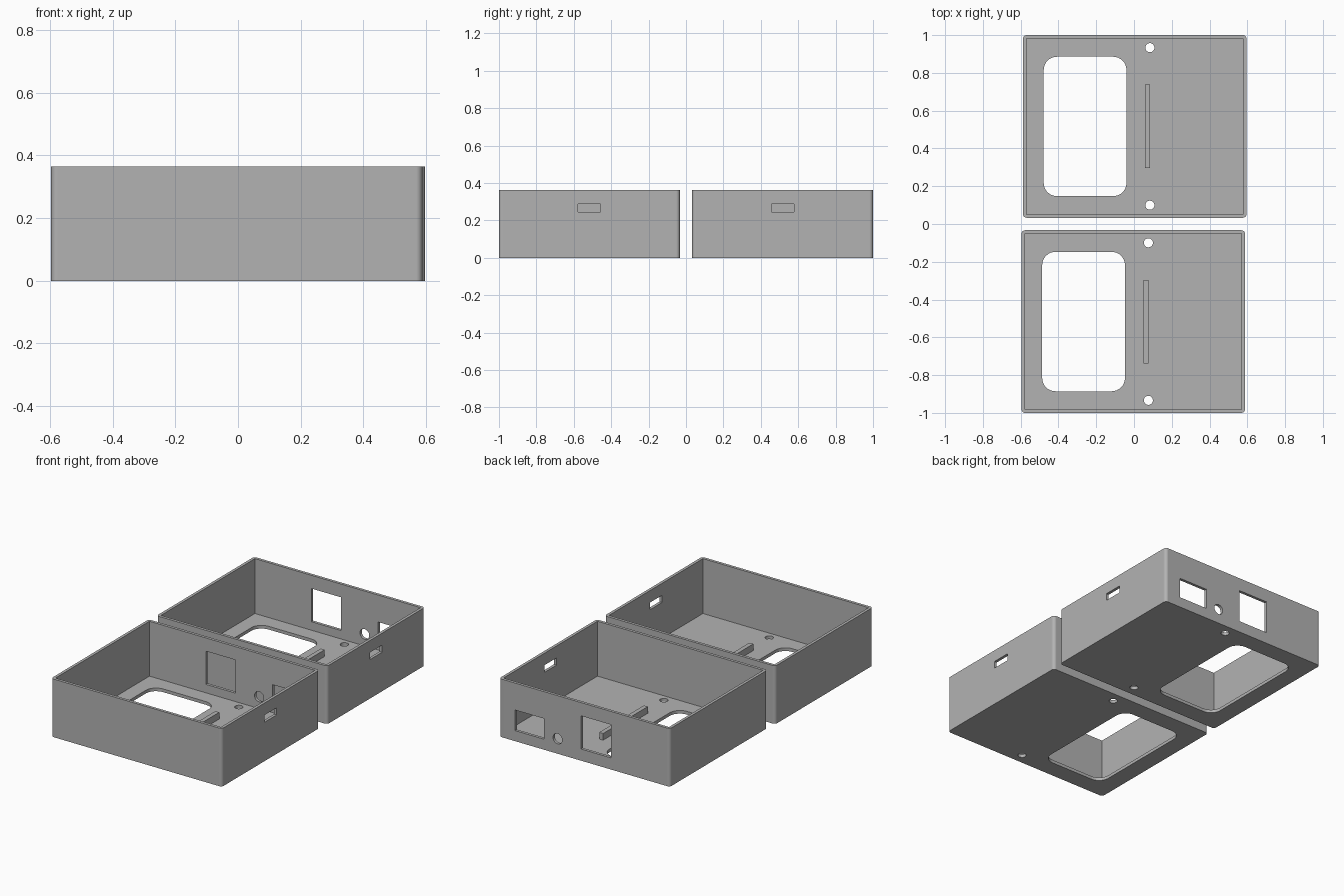
import bpy, bmesh, math
from mathutils import Matrix, Vector

if "Cube" in bpy.data.objects:
    bpy.data.objects.remove(bpy.data.objects["Cube"])

W, D, H = 1.184, 0.967, 0.364      # tray outside size
WALL, FLOOR = 0.018, 0.02

grey = bpy.data.materials.new("grey plastic")
grey.diffuse_color = (0.45, 0.45, 0.45, 1)
grey.use_nodes = True
grey.node_tree.nodes["Principled BSDF"].inputs["Base Color"].default_value = grey.diffuse_color


def rounded_rect(x0, x1, y0, y1, r=0.0, seg=8):
    """Outline of a rectangle, with rounded corners when r > 0."""
    if r == 0:
        return [(x0, y0), (x1, y0), (x1, y1), (x0, y1)]
    pts = []
    corners = [(x1 - r, y1 - r), (x0 + r, y1 - r), (x0 + r, y0 + r), (x1 - r, y0 + r)]
    for q, (cx, cy) in enumerate(corners):
        for i in range(seg + 1):
            a = math.pi / 2 * (q + i / seg)
            pts.append((cx + r * math.cos(a), cy + r * math.sin(a)))
    return pts


def circle(cx, cy, r, n=32):
    return [(cx + r * math.cos(2 * math.pi * i / n),
             cy + r * math.sin(2 * math.pi * i / n)) for i in range(n)]


def prism(name, outline, z0, z1, turn=None):
    """Extrude an outline from z0 to z1, optionally rotated afterwards."""
    bm = bmesh.new()
    face = bm.faces.new([bm.verts.new((x, y, z0)) for x, y in outline])
    new = bmesh.ops.extrude_face_region(bm, geom=[face])["geom"]
    bmesh.ops.translate(bm, vec=Vector((0, 0, z1 - z0)),
                        verts=[g for g in new if isinstance(g, bmesh.types.BMVert)])
    if turn:
        bm.transform(turn)
    bmesh.ops.recalc_face_normals(bm, faces=bm.faces)
    mesh = bpy.data.meshes.new(name)
    bm.to_mesh(mesh)
    bm.free()
    mesh.materials.append(grey)
    ob = bpy.data.objects.new(name, mesh)
    bpy.context.collection.objects.link(ob)
    return ob


def activate(ob):
    bpy.ops.object.select_all(action='DESELECT')
    ob.select_set(True)
    bpy.context.view_layer.objects.active = ob


def cut(ob, cutter):
    cutter.hide_render = True
    mod = ob.modifiers.new("cut", 'BOOLEAN')
    mod.operation, mod.solver, mod.object = 'DIFFERENCE', 'EXACT', cutter
    activate(ob)
    bpy.ops.object.modifier_apply(modifier=mod.name)
    bpy.data.objects.remove(cutter)


# Axis swaps: (a, b, c) -> (a, c, b) for the back wall, (c, a, b) for the right wall
TO_BACK = Matrix(((1, 0, 0, 0), (0, 0, 1, 0), (0, 1, 0, 0), (0, 0, 0, 1)))
TO_RIGHT = Matrix(((0, 0, 1, 0), (1, 0, 0, 0), (0, 1, 0, 0), (0, 0, 0, 1)))

# Tray shell with rounded outer corners and a square inside
tray = prism("back_tray", rounded_rect(-W/2, W/2, -D/2, D/2, 0.02), 0, H)
cut(tray, prism("cavity", rounded_rect(-W/2 + WALL, W/2 - WALL,
                                       -D/2 + WALL, D/2 - WALL), FLOOR, H + 0.1))

# Floor: display opening and two screw holes
cut(tray, prism("opening", rounded_rect(-0.482, -0.044, -0.369, 0.369, 0.07), -0.1, 0.1))
for y in (-0.417, 0.417):
    cut(tray, prism("screw_hole", circle(0.08, y, 0.024), -0.1, 0.1))

# Back wall: low window, cable hole and square window
back_outlines = [rounded_rect(0.28, 0.481, 0.066, 0.195),
                 circle(0.186, 0.094, 0.032),
                 rounded_rect(-0.183, 0.024, 0.073, 0.281)]
for outline in back_outlines:
    cut(tray, prism("back_cut", outline, D/2 - 0.1, D/2 + 0.1, TO_BACK))

# Right wall: narrow slot
cut(tray, prism("slot", rounded_rect(-0.06, 0.06, 0.244, 0.289),
                W/2 - 0.1, W/2 + 0.1, TO_RIGHT))

# Smooth round corners and holes, keeping the walls flat
activate(tray)
bpy.ops.object.shade_smooth_by_angle(angle=math.radians(30))
weighted = tray.modifiers.new("flat_walls", 'WEIGHTED_NORMAL')
weighted.keep_sharp = True

# Rib standing on the floor
rib = prism("back_rib", rounded_rect(0.054, 0.081, -0.221, 0.221), FLOOR - 0.005, 0.062)

# Second tray in front, slightly shifted to the left
offset = Vector((0.004, 1 - D/2, 0))
for ob, name in ((tray, "front_tray"), (rib, "front_rib")):
    twin = ob.copy()
    twin.name = name
    bpy.context.collection.objects.link(twin)
    ob.location = offset
    twin.location = -offset
